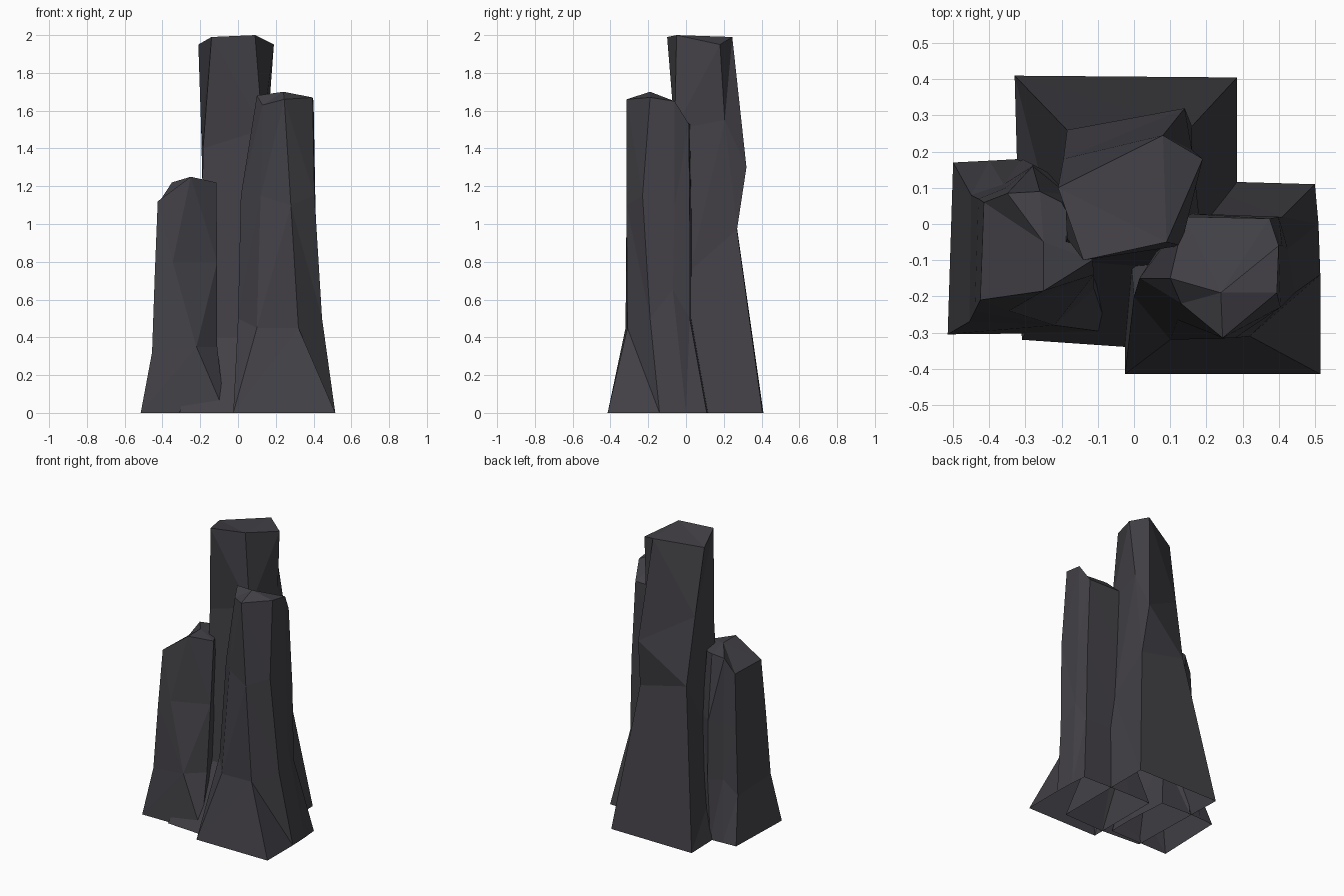
import bpy
import bmesh

default_cube = bpy.data.objects.get("Cube")
if default_cube:
    bpy.data.objects.remove(default_cube, do_unlink=True)


def make_material(name, colour):
    material = bpy.data.materials.new(name)
    material.use_nodes = True
    material.diffuse_color = colour
    shader = next(node for node in material.node_tree.nodes
                  if node.type == "BSDF_PRINCIPLED")
    shader.inputs["Base Color"].default_value = colour
    shader.inputs["Roughness"].default_value = 0.9
    return material


def rock_column(name, base, rings, apex, material):
    """Loft a faceted pillar, open underneath, from a ground outline upwards."""
    bm = bmesh.new()
    ground = [(x, y, 0) for x, y in base]
    loops = [[bm.verts.new(point) for point in ring] for ring in [ground] + rings]
    count = len(base)

    # Sides, wrapped around between neighbouring rings
    for lower, upper in zip(loops, loops[1:]):
        for i in range(count):
            j = (i + 1) % count
            bm.faces.new((lower[i], lower[j], upper[j], upper[i]))

    # Broken crown, rising to a point where there is one
    crown = loops[-1]
    if apex:
        tip = bm.verts.new(apex)
        for i in range(count):
            bm.faces.new((crown[i], crown[(i + 1) % count], tip))
    else:
        bm.faces.new(crown)

    bmesh.ops.triangulate(bm, faces=bm.faces[:], quad_method="SHORT_EDGE")
    mesh = bpy.data.meshes.new(name)
    bm.to_mesh(mesh)
    bm.free()
    mesh.materials.append(material)
    column = bpy.data.objects.new(name, mesh)
    bpy.context.scene.collection.objects.link(column)
    return column


stone = make_material("dark grey stone", (0.055, 0.052, 0.061, 1.0))

# Tall pillar at the back, with a bulge above its waist
rock_column(
    "tall_back_pillar",
    base=[(-.33, .41), (-.31, -.32), (-.02, -.34), (.285, -.33), (.285, .405)],
    rings=[
        [(-.185, .26, 1.05), (-.2, -.1, .4), (.06, -.12, .4),
         (.18, .02, .75), (.16, .27, .97)],
        [(-.195, .18, 1.5), (-.185, -.04, 1.4), (.13, -.06, 1.5),
         (.16, .205, 1.55), (.14, .32, 1.3)],
        [(-.21, .1, 1.95), (-.14, -.1, 1.99), (.09, -.05, 2),
         (.19, .18, 1.95), (.08, .245, 1.99)],
    ],
    apex=None,
    material=stone,
)

# Medium pillar at the front, flared at the foot
rock_column(
    "medium_front_pillar",
    base=[(-.025, -.415), (.515, -.415), (.515, -.14), (.51, 0),
          (.5, .11), (.15, .12), (-.025, .12)],
    rings=[
        [(.1, -.32, .45), (.32, -.31, .45), (.445, -.19, .5), (.425, -.07, .65),
         (.41, .02, .5), (.12, .03, .5), (0, -.2, .5)],
        [(.12, -.265, 1.15), (.28, -.315, 1.1), (.405, -.23, 1.15), (.41, -.06, 1.1),
         (.4, .02, 1), (.13, .03, 1), (.015, -.15, 1.15)],
        [(.13, -.22, 1.63), (.245, -.315, 1.66), (.395, -.19, 1.67),
         (.4, -.06, 1.65), (.375, .015, 1.53), (.14, .02, 1.53), (.1, -.15, 1.68)],
    ],
    apex=(.24, -.19, 1.7),
    material=stone,
)

# Short pillar at the side
rock_column(
    "short_side_pillar",
    base=[(-.515, -.305), (-.07, -.3), (-.07, -.1), (-.09, .17),
          (-.31, .18), (-.4, .175), (-.5, .17)],
    rings=[
        [(-.455, -.27, .32), (-.22, -.28, .35), (-.11, -.18, .35), (-.16, .1, .4),
         (-.28, .165, .4), (-.36, .11, .4), (-.45, .08, .3)],
        [(-.44, -.24, .75), (-.345, -.24, .8), (-.11, -.14, .8), (-.18, .08, .8),
         (-.28, .16, .8), (-.355, .1, .8), (-.43, .07, .75)],
        [(-.425, -.21, 1.12), (-.25, -.185, 1.25), (-.115, -.1, 1.22),
         (-.2, .06, 1.22), (-.26, .09, 1.23), (-.35, .085, 1.22), (-.415, .06, 1.12)],
    ],
    apex=(-.25, -.05, 1.25),
    material=stone,
)
